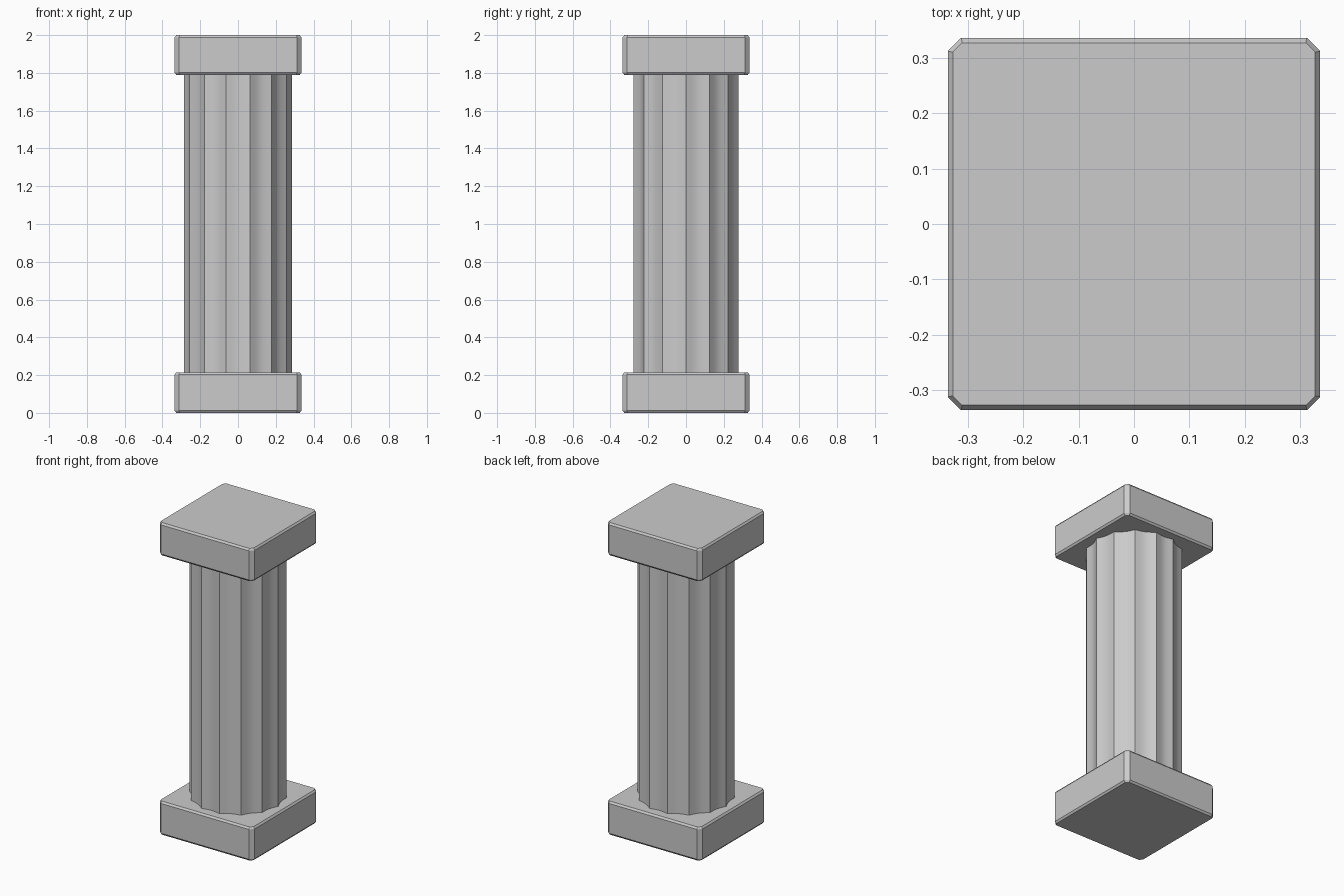
import bpy, bmesh
from math import sin, cos, pi

if "Cube" in bpy.data.objects:
    bpy.data.objects.remove(bpy.data.objects["Cube"])


def loft(name, rings):
    """Skin a stack of equal-sized point rings and cap both ends."""
    bm = bmesh.new()
    loops = [[bm.verts.new(p) for p in ring] for ring in rings]
    n = len(loops[0])
    for a, b in zip(loops, loops[1:]):
        for i in range(n):
            j = (i + 1) % n
            bm.faces.new((a[i], a[j], b[j], b[i]))
    bm.faces.new(loops[0][::-1])
    bm.faces.new(loops[-1])
    bmesh.ops.recalc_face_normals(bm, faces=bm.faces)
    mesh = bpy.data.meshes.new(name)
    bm.to_mesh(mesh)
    bm.free()
    obj = bpy.data.objects.new(name, mesh)
    bpy.context.collection.objects.link(obj)
    return obj


def octagon(half, z, cut=0.024):
    """Square ring with its four corners cut off."""
    c = half - cut
    return [(x, y, z) for x, y in (
        (half, -c), (half, c), (c, half), (-c, half),
        (-half, c), (-half, -c), (-c, -half), (c, -half))]


def block(name, z0, z1, half=0.336, inset=0.009, drop=0.012):
    loft(name, [octagon(half - inset, z0, 0.017), octagon(half, z0 + drop),
                octagon(half, z1 - drop), octagon(half - inset, z1, 0.017)])


# Base and capital blocks
block("base_block", 0.0, 0.215)
block("capital_block", 1.79, 2.0)

# Fluted shaft: sharp ridges with concave flutes between them
RIDGES, STEPS, RADIUS, DEPTH = 14, 6, 0.285, 0.018


def fluted(z):
    ring = []
    for i in range(RIDGES * STEPS):
        a = 2 * pi * i / (RIDGES * STEPS)
        r = RADIUS - DEPTH * sin(pi * (i % STEPS) / STEPS)
        ring.append((r * cos(a), r * sin(a), z))
    return ring


shaft = loft("fluted_shaft", [fluted(0.205), fluted(1.80)])
bpy.context.view_layer.objects.active = shaft
shaft.select_set(True)
bpy.ops.object.shade_smooth_by_angle(angle=pi / 6)
